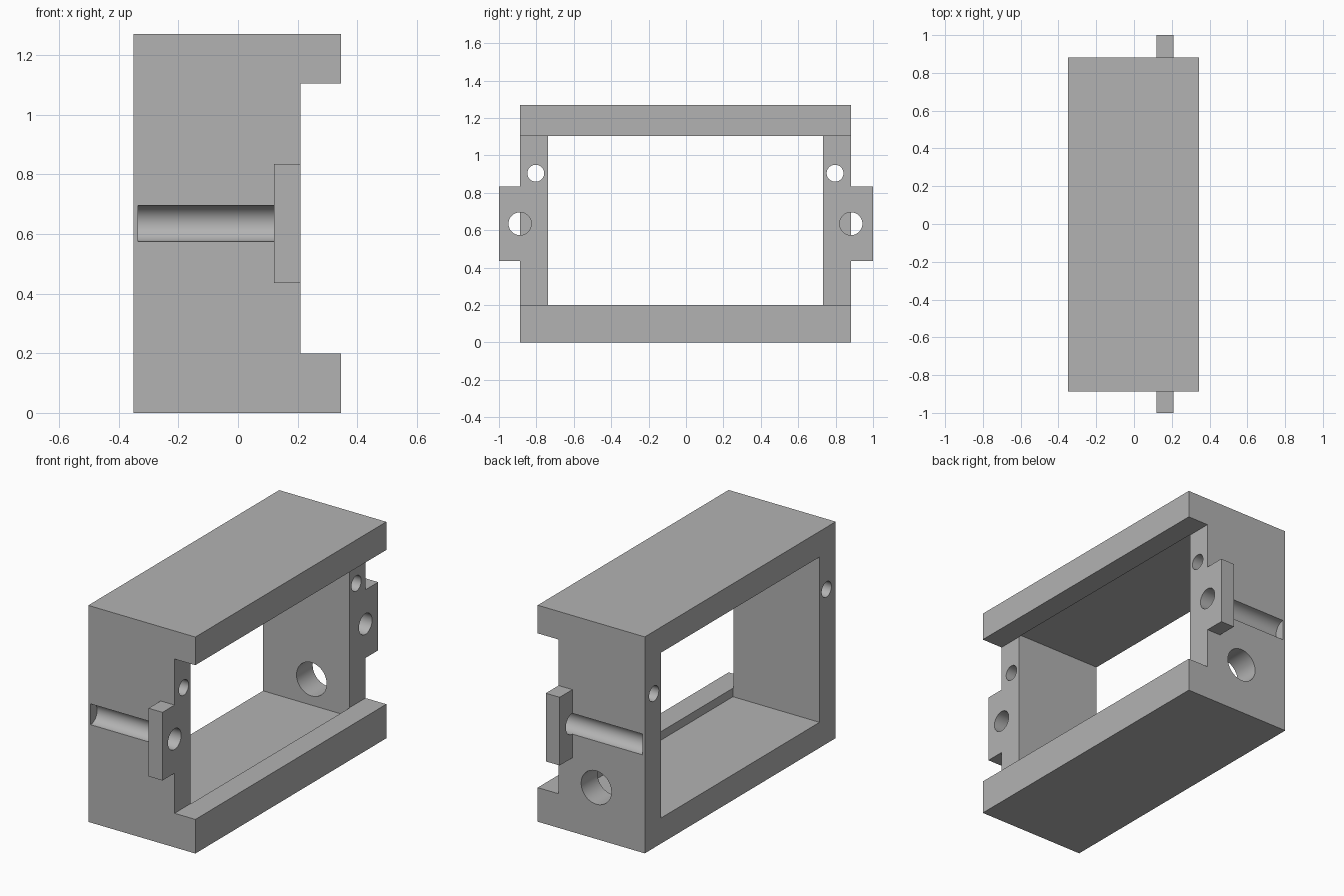
import bpy, bmesh, math
from mathutils import Matrix, Vector

cube = bpy.data.objects.get("Cube")
if cube:
    bpy.data.objects.remove(cube, do_unlink=True)

grey = bpy.data.materials.new("plain grey")
grey.use_nodes = True
colour = (0.45, 0.45, 0.45, 1)
grey.diffuse_color = colour
grey.node_tree.nodes["Principled BSDF"].inputs["Base Color"].default_value = colour

MID = -0.003                      # middle of the body along y
HALF = 0.885                      # half length of the body
BACK, SEAT, FRONT = -0.35, 0.21, 0.345
TOP = 1.27


def make(name, bm):
    bmesh.ops.recalc_face_normals(bm, faces=bm.faces)
    mesh = bpy.data.meshes.new(name)
    bm.to_mesh(mesh)
    bm.free()
    mesh.materials.append(grey)
    ob = bpy.data.objects.new(name, mesh)
    bpy.context.collection.objects.link(ob)
    return ob


def box(name, lo, hi):
    lo, hi = Vector(lo), Vector(hi)
    bm = bmesh.new()
    bmesh.ops.create_cube(bm, size=1, matrix=Matrix.Translation((lo + hi) / 2)
                          @ Matrix.Diagonal((*(hi - lo), 1)))
    return make(name, bm)


def rod(name, axis, centre, radius, length):
    turn = Matrix.Rotation(math.pi / 2, 4, "Y" if axis == "X" else "X")
    bm = bmesh.new()
    bmesh.ops.create_cone(bm, cap_ends=True, segments=48, radius1=radius, radius2=radius,
                          depth=length, matrix=Matrix.Translation(centre) @ turn)
    return make(name, bm)


def combine(target, tool, operation):
    tool.hide_render = True
    mod = target.modifiers.new(tool.name, "BOOLEAN")
    mod.operation, mod.solver, mod.object = operation, "EXACT", tool
    bpy.context.view_layer.objects.active = target
    bpy.ops.object.modifier_apply(modifier=mod.name)
    bpy.data.objects.remove(tool, do_unlink=True)


# Housing: C-shaped side profile extruded along y
profile = [(BACK, 0), (FRONT, 0), (FRONT, 0.2), (SEAT, 0.2),
           (SEAT, 1.105), (FRONT, 1.105), (FRONT, TOP), (BACK, TOP)]
bm = bmesh.new()
face = bm.faces.new([bm.verts.new((x, MID - HALF, z)) for x, z in profile])
side = bmesh.ops.extrude_face_region(bm, geom=[face])["geom"]
bmesh.ops.translate(bm, vec=(0, 2 * HALF, 0),
                    verts=[v for v in side if isinstance(v, bmesh.types.BMVert)])
housing = make("bracket_housing", bm)

# Cavity, slightly taller than the front window so that lips remain
combine(housing, box("cavity", (-0.6, MID - 0.735, 0.15),
                     (SEAT + 0.002, MID + 0.735, 1.12)), "DIFFERENCE")

for s in (-1, 1):
    # Mounting ear
    ends = sorted((MID + s * 0.8, s * 1.0))
    combine(housing, box("ear", (0.12, ends[0], 0.435), (SEAT, ends[1], 0.835)), "UNION")
    # Screw groove running through the ear and along the side wall
    combine(housing, rod("groove", "X", (0.0325, MID + s * HALF, 0.635), 0.061, 0.735),
            "DIFFERENCE")
    # Small screw hole through the wall
    combine(housing, rod("screw_hole", "X", (0, MID + s * 0.8, 0.905), 0.045, 2),
            "DIFFERENCE")

# Cable hole in the back wall only
combine(housing, rod("cable_hole", "Y", (-0.035, HALF - 0.08, 0.302), 0.098, 0.5),
        "DIFFERENCE")

bpy.ops.object.select_all(action="DESELECT")
housing.select_set(True)
bpy.context.view_layer.objects.active = housing
bpy.ops.object.shade_smooth_by_angle(angle=math.radians(30))
